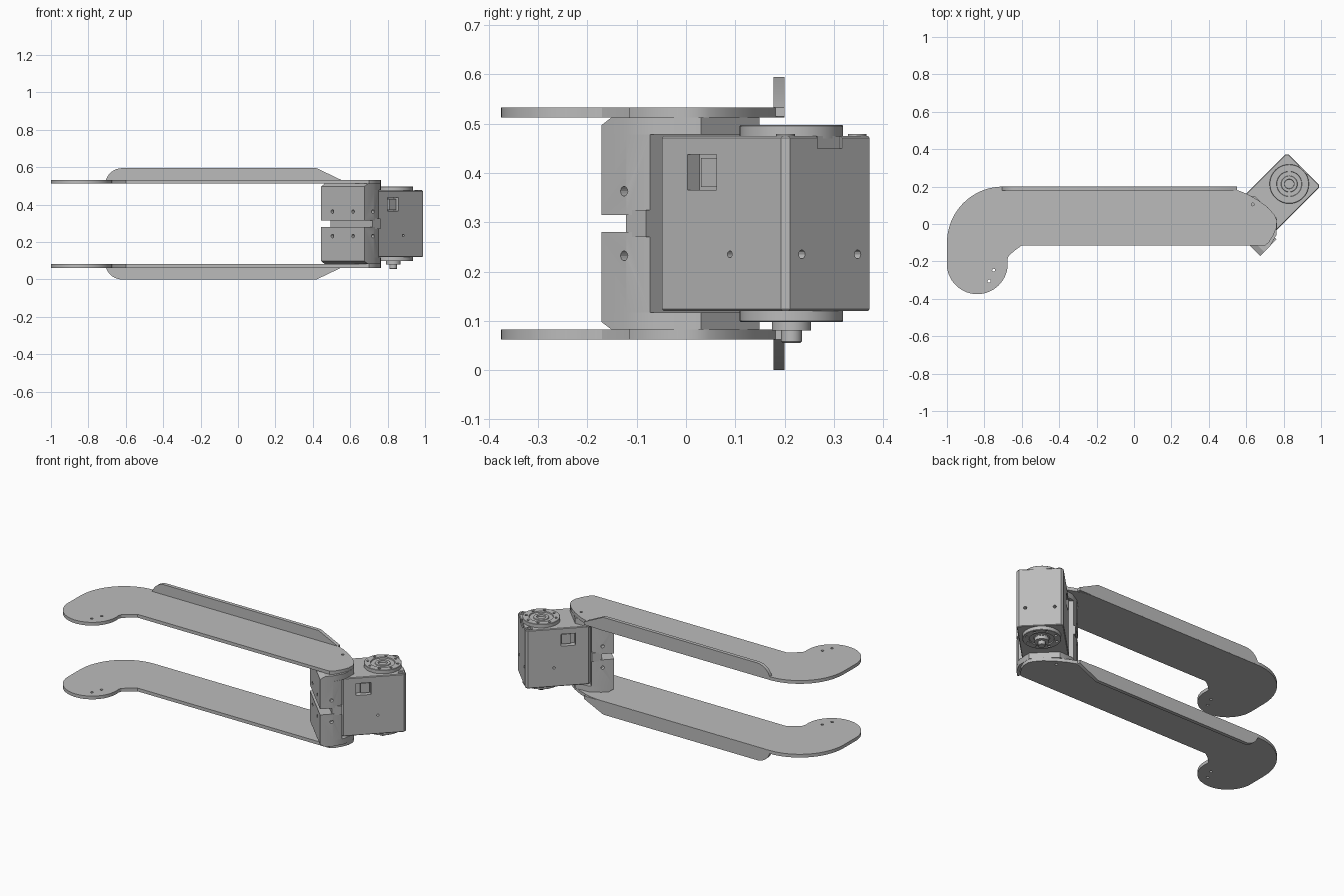
import bpy, bmesh, math
from mathutils import Matrix

cube = bpy.data.objects.get("Cube")
if cube:
    bpy.data.objects.remove(cube)

MID = 0.2975                      # height of the symmetry plane
AXIS = Matrix.Translation((0.83, 0.214, 0)) @ Matrix.Rotation(math.pi / 4, 4, 'Z')

grey = bpy.data.materials.new("satin grey")
grey.use_nodes = True
grey.diffuse_color = (0.5, 0.5, 0.5, 1)
grey.node_tree.nodes["Principled BSDF"].inputs["Base Color"].default_value = (0.5, 0.5, 0.5, 1)


def loft(bm, levels):
    """Closed solid through outlines of equal length, given as (z, points)."""
    rings = [[bm.verts.new((x, y, z)) for x, y in pts] for z, pts in levels]
    n = len(rings[0])
    for a, b in zip(rings, rings[1:]):
        for i in range(n):
            j = (i + 1) % n
            bm.faces.new((a[i], a[j], b[j], b[i]))
    bm.faces.new(rings[0][::-1])
    bm.faces.new(rings[-1])


def box(bm, x0, x1, y0, y1, z0, z1):
    pts = [(x0, y0), (x1, y0), (x1, y1), (x0, y1)]
    loft(bm, [(z0, pts), (z1, pts)])


def arc(cx, cy, r, a0, a1, n=16):
    return [(cx + r * math.cos(math.radians(a0 + (a1 - a0) * i / n)),
             cy + r * math.sin(math.radians(a0 + (a1 - a0) * i / n))) for i in range(n + 1)]


def circle(r, n=32):
    return arc(0, 0, r, 0, 360, n)[:-1]


def pin(bm, pos, axis, r=0.01, length=0.05):
    """Small cylinder used for drilling holes."""
    turn = {'X': Matrix.Rotation(math.pi / 2, 4, 'Y'),
            'Y': Matrix.Rotation(math.pi / 2, 4, 'X'), 'Z': Matrix()}[axis]
    bmesh.ops.create_cone(bm, cap_ends=True, segments=12, radius1=r, radius2=r,
                          depth=length, matrix=Matrix.Translation(pos) @ turn)


def make(name, bm, matrix=Matrix(), cuts=None, mirror=False):
    """Turn a bmesh into an object, drill it, and optionally flip it about MID."""
    def to_object(label, mesh_bm):
        bmesh.ops.recalc_face_normals(mesh_bm, faces=mesh_bm.faces)
        me = bpy.data.meshes.new(label)
        mesh_bm.to_mesh(me)
        mesh_bm.free()
        ob = bpy.data.objects.new(label, me)
        bpy.context.collection.objects.link(ob)
        return ob
    ob = to_object(name, bm)
    ob.data.materials.append(grey)
    if cuts:
        cutter = to_object("cutter", cuts)
        cutter.hide_render = True
        mod = ob.modifiers.new("drill", 'BOOLEAN')
        mod.operation, mod.solver, mod.object = 'DIFFERENCE', 'EXACT', cutter
        deps = bpy.context.evaluated_depsgraph_get()
        done = bpy.data.meshes.new_from_object(ob.evaluated_get(deps))
        ob.modifiers.clear()
        ob.data = done
        bpy.data.objects.remove(cutter)
    me = ob.data
    if mirror:
        me.transform(Matrix.Translation((0, 0, 2 * MID)) @ Matrix.Scale(-1, 4, (0, 0, 1)))
        me.flip_normals()
    me.transform(matrix)
    me.shade_smooth()
    me.set_sharp_from_angle(angle=math.radians(28))
    return ob


# Hooked arm plates with a bent stiffening flange
hook = arc(-0.838, -0.212, 0.163, 8, -180, 32)
back = arc(-0.70, -0.1, 0.3, 180, 92, 20)
tip = [(0.45, 0.2), (0.5, 0.195), (0.55, 0.182), (0.6, 0.163), (0.66, 0.13), (0.715, 0.09),
       (0.75, 0.05), (0.764, 0.02), (0.762, -0.02), (0.745, -0.06), (0.72, -0.1), (0.70, -0.115)]
neck = [(-0.6, -0.115), (-0.635, -0.14), (-0.67, -0.17)]
outline = hook + back + tip + neck
flange = ([(-0.71, 0.515)] + arc(-0.62, 0.505, 0.09, 160, 90, 8)
          + [(0.42, 0.595), (0.55, 0.533), (0.55, 0.515)])
for side, low in (("upper", False), ("lower", True)):
    bm, cuts = bmesh.new(), bmesh.new()
    loft(bm, [(0.513, outline), (0.533, outline)])
    for x, y in ((-0.75, -0.247), (-0.775, -0.305), (0.635, 0.105)):
        pin(cuts, (x, y, 0.523), 'Z', 0.008)
    make(side + "_arm_plate", bm, cuts=cuts, mirror=low)
    bm = bmesh.new()
    loft(bm, [(y, flange) for y in (-0.2, -0.178)])
    bm.transform(Matrix.Rotation(math.pi / 2, 4, 'X'))
    make(side + "_arm_flange", bm, mirror=low)


# Clamp blocks joining the arms to the actuator
def sym(half):
    return half + [(u, -v) for u, v in reversed(half)]


def cap(front):
    return sym([(front, -0.1635), (-0.31, -0.1635), (-0.24, -0.144), (-0.176, -0.084)])


block = sym([(-0.382, -0.1635), (-0.31, -0.1635), (-0.257, -0.149)])
for side, low in (("upper", False), ("lower", True)):
    bm, cuts = bmesh.new(), bmesh.new()
    loft(bm, [(0.315, block), (0.478, block)])
    for v in (-0.078, 0.078):
        pin(cuts, (-0.382, v, 0.363), 'X')
    for v in (-0.1635, 0.1635):
        pin(cuts, (-0.317, v, 0.363), 'Y')
    make(side + "_clamp_block", bm, AXIS, cuts, low)
    bm = bmesh.new()
    loft(bm, [(0.478, cap(-0.382)), (0.497, cap(-0.382)), (0.513, cap(-0.352))])
    make(side + "_clamp_cap", bm, AXIS, mirror=low)
bm = bmesh.new()
box(bm, -0.315, -0.257, -0.16, 0.16, 0.27, 0.325)
make("clamp_spacer", bm, AXIS)

# Actuator housing with chamfered corners, side windows and screw holes
U0, U1, W, C = -0.257, 0.11, 0.127, 0.013


def housing(i):
    return sym([(U0 + i, -W + C), (U0 + C, -W + i), (U1 - C, -W + i), (U1 - i, -W + C)])


bm, cuts = bmesh.new(), bmesh.new()
loft(bm, [(0.12, housing(0.004)), (0.124, housing(0)), (0.471, housing(0)), (0.475, housing(0.004))])
for s in (-1, 1):
    lo, hi = sorted((s * (W - 0.035), s * (W + 0.02)))
    box(cuts, -0.172, -0.088, lo, hi, 0.365, 0.438)
    pin(cuts, (-0.05, s * W, 0.235), 'Y', 0.007)
    pin(cuts, (U1, s * 0.08, 0.235), 'X', 0.009)
box(cuts, U1 - 0.006, U1 + 0.02, -0.035, 0.035, 0.45, 0.49)
make("actuator_housing", bm, AXIS, cuts)

# Connector seated in each window
for name, s in (("front_connector", -1), ("rear_connector", 1)):
    bm = bmesh.new()
    lo, hi = sorted((s * (W - 0.04), s * (W - 0.012)))
    box(bm, -0.145, -0.095, lo, hi, 0.372, 0.43)
    make(name, bm, AXIS)

# Corner screws on the housing top
for i, s in enumerate((-1, 1)):
    bm, cuts = bmesh.new(), bmesh.new()
    ring = [(U1 - 0.024 + x, s * (W - 0.024) + y) for x, y in circle(0.019, 24)]
    loft(bm, [(0.47, ring), (0.479, ring)])
    pin(cuts, (U1 - 0.024, s * (W - 0.024), 0.48), 'Z', 0.01, 0.01)
    make("corner_screw_%d" % (i + 1), bm, AXIS, cuts)

# Output discs with stepped face and a ring of holes
for side, low in (("upper", False), ("lower", True)):
    bm, cuts = bmesh.new(), bmesh.new()
    steps = [(0.105, 0.47), (0.105, 0.495), (0.103, 0.497), (0.068, 0.497), (0.066, 0.491),
             (0.044, 0.491), (0.042, 0.495), (0.026, 0.495), (0.025, 0.484)]
    loft(bm, [(z, circle(r, 48)) for r, z in steps])
    for k in range(8):
        a = math.radians(45 * k + 22.5)
        pin(cuts, (0.085 * math.cos(a), 0.085 * math.sin(a), 0.5), 'Z', 0.008, 0.02)
    make(side + "_output_disc", bm, AXIS, cuts, low)

# Stub shaft below the lower disc
bm = bmesh.new()
loft(bm, [(z, circle(r)) for r, z in
          ((0.018, 0.055), (0.021, 0.058), (0.021, 0.08), (0.04, 0.08), (0.04, 0.115))])
make("stub_shaft", bm, AXIS)
